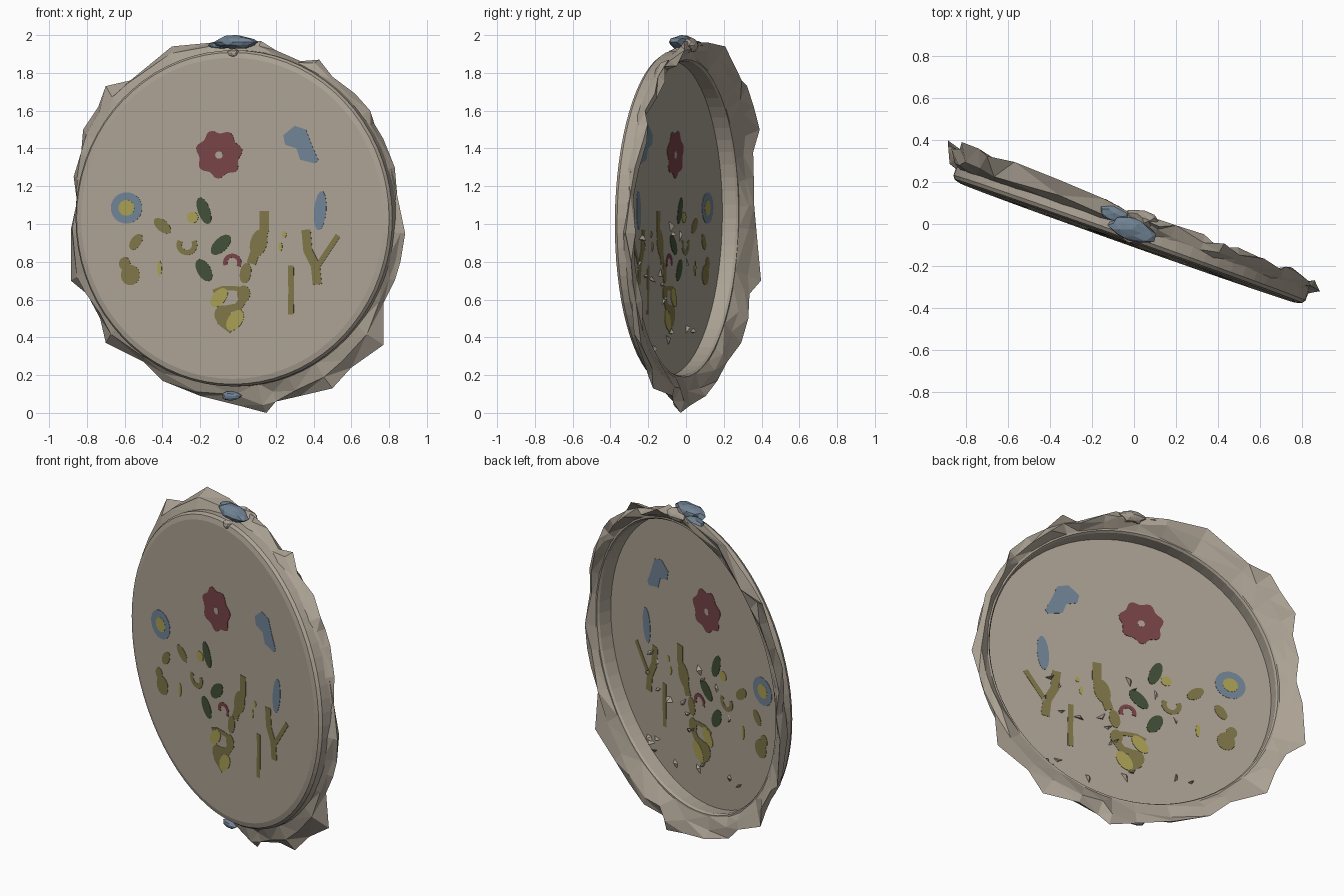
import bpy, bmesh, math, random
from mathutils import Vector

if "Cube" in bpy.data.objects:
    bpy.data.objects.remove(bpy.data.objects["Cube"])

random.seed(4)
CZ, R = 1.03, 0.89


def mat(name, r, g, b):
    m = bpy.data.materials.new(name)
    m.diffuse_color = (r, g, b, 1)
    m.use_nodes = True
    m.node_tree.nodes["Principled BSDF"].inputs["Base Color"].default_value = m.diffuse_color
    return m


LINEN = mat("linen", 0.41, 0.36, 0.295)
BLUE = mat("dusty blue", 0.165, 0.228, 0.30)
RED = mat("faded red", 0.188, 0.058, 0.065)
OLIVE = mat("olive", 0.209, 0.181, 0.065)
GREEN = mat("dark green", 0.054, 0.080, 0.038)
YELLOW = mat("mustard", 0.40, 0.35, 0.09)


def place(u, d, z):
    """Hoop space (across, depth, height) to the world: turned about z."""
    return Vector((-0.03 + 0.942 * u + 0.335 * d,
                   -0.09 - 0.335 * u + 0.942 * d + 0.012 * (z - CZ), z))


def to_u(x, d=0.0):
    return (x + 0.03 - 0.335 * d) / 0.942


def finish(name, bm, material):
    bmesh.ops.recalc_face_normals(bm, faces=bm.faces)
    me = bpy.data.meshes.new(name)
    bm.to_mesh(me)
    bm.free()
    me.materials.append(material)
    ob = bpy.data.objects.new(name, me)
    bpy.context.collection.objects.link(ob)
    return ob


def bridge(bm, a, b):
    n = len(a)
    for i in range(n):
        j = (i + 1) % n
        bm.faces.new((a[i], a[j], b[j], b[i]))


# Hoop with the stretched cloth: one lathed section, open at the back
bm = bmesh.new()
N = 72
section = [(0.85, 0.0), (0.878, 0.008), (R, 0.025), (R, 0.085), (0.88, 0.092),
           (0.84, 0.092), (0.832, 0.08), (0.832, 0.004)]
rings = []
for r, d in section:
    rings.append([bm.verts.new(place(r * math.cos(a), d, CZ + r * math.sin(a)))
                  for a in (2 * math.pi * i / N for i in range(N))])
for a, b in zip(rings, rings[1:]):
    bridge(bm, a, b)
bm.faces.new(rings[0])
bm.faces.new(rings[-1])
finish("hoop_and_cloth", bm, LINEN)

# Ragged cloth fringe: tips follow the outline seen from the front
tips = [(0.0, 1.96), (0.12, 1.97), (0.2, 1.92), (0.33, 1.86), (0.43, 1.87), (0.5, 1.78),
        (0.62, 1.69), (0.7, 1.6), (0.71, 1.52), (0.77, 1.45), (0.83, 1.3), (0.83, 1.15),
        (0.885, 0.95), (0.86, 0.8), (0.83, 0.7), (0.77, 0.58), (0.77, 0.36), (0.6, 0.24),
        (0.5, 0.13), (0.33, 0.09), (0.2, 0.06), (0.15, 0.0), (0.0, 0.04), (-0.2, 0.09),
        (-0.4, 0.17), (-0.5, 0.27), (-0.7, 0.37), (-0.73, 0.5), (-0.8, 0.63), (-0.885, 0.7),
        (-0.885, 0.97), (-0.85, 1.1), (-0.87, 1.25), (-0.83, 1.38), (-0.82, 1.5),
        (-0.74, 1.62), (-0.7, 1.73), (-0.57, 1.76), (-0.35, 1.94), (-0.14, 1.96)]
bm = bmesh.new()
loops = [[] for _ in range(5)]
for x, z in tips:
    d = 0.138 - 0.028 * x + random.uniform(-0.025, 0.025)
    u = to_u(x, d)
    r = math.hypot(u, z - CZ)
    c, s = u / r, (z - CZ) / r
    r = max(r, 0.90)
    mid = 0.885 + (r - 0.885) * random.uniform(0.4, 0.75)
    pts = [(0.882, 0.055), (mid, 0.07 + random.uniform(0, 0.03)), (r, d),
           (mid - 0.02, 0.12 + random.uniform(-0.015, 0.035)), (0.85, 0.091)]
    for lp, (rr, dd) in zip(loops, pts):
        lp.append(bm.verts.new(place(rr * c, dd, CZ + rr * s)))
for a, b in zip(loops, loops[1:] + loops[:1]):
    bridge(bm, a, b)
bmesh.ops.triangulate(bm, faces=bm.faces)
finish("cloth_fringe", bm, LINEN)


# Embroidery: thin plates that show on both sides of the cloth
def plate(name, outline, material, level=0):
    bm = bmesh.new()
    t = 0.002 + 0.0008 * level
    f, b = ([bm.verts.new(place(to_u(x), d, z)) for x, z in outline] for d in (-t, 0.004 + t))
    bridge(bm, f, b)
    caps = [bm.faces.new(f), bm.faces.new(b)]
    bmesh.ops.triangulate(bm, faces=caps)
    return finish(name, bm, material)


def blob(name, x, z, rx, rz, material, turn=0, level=0, petals=0, wave=0.0, n=14):
    t, pts = math.radians(turn), []
    for i in range(n):
        a = 2 * math.pi * i / n
        k = 1 + wave * math.cos(petals * a)
        p, q = rx * k * math.cos(a), rz * k * math.sin(a)
        pts.append((x + p * math.cos(t) - q * math.sin(t), z + p * math.sin(t) + q * math.cos(t)))
    plate(name, pts, material, level)


def stroke(name, path, w, material, level=0):
    left, right = [], []
    for i, p in enumerate(path):
        a, b = path[max(i - 1, 0)], path[min(i + 1, len(path) - 1)]
        n = Vector((a[1] - b[1], b[0] - a[0])).normalized() * w / 2
        left.append((p[0] + n.x, p[1] + n.y))
        right.append((p[0] - n.x, p[1] - n.y))
    plate(name, left + right[::-1], material, level)


def arc(x, z, r, a0, a1, n=10):
    return [(x + r * math.cos(math.radians(a0 + (a1 - a0) * i / n)),
             z + r * math.sin(math.radians(a0 + (a1 - a0) * i / n))) for i in range(n + 1)]


# Flowers
blob("red_flower", -0.1, 1.37, 0.115, 0.12, RED, 10, 0, 7, 0.09, 42)
blob("red_flower_centre", -0.1, 1.365, 0.02, 0.02, LINEN, level=1)
blob("blue_flower", -0.59, 1.085, 0.083, 0.083, BLUE, n=24)
blob("blue_flower_centre", -0.59, 1.085, 0.042, 0.042, YELLOW, level=1)
plate("blue_bird", [(0.24, 1.47), (0.3, 1.52), (0.36, 1.5), (0.39, 1.42), (0.425, 1.34),
                    (0.41, 1.32), (0.33, 1.34), (0.31, 1.4), (0.25, 1.42)], BLUE)
blob("blue_petal", 0.435, 1.07, 0.034, 0.1, BLUE, -5, 0, 2, -0.05)
stroke("red_curl", arc(-0.03, 0.795, 0.038, -30, 200), 0.022, RED)

# Leaves and buds
for i, (x, z, rx, rz, t) in enumerate([(-0.18, 1.07, 0.032, 0.075, 20), (-0.09, 0.89, 0.036, 0.068, -45),
                                       (-0.18, 0.755, 0.036, 0.065, 30)]):
    blob(f"dark_leaf_{i}", x, z, rx, rz, GREEN, t)
for i, (x, z, rx, rz, t) in enumerate([(-0.24, 1.035, 0.03, 0.03, 0), (0.245, 0.945, 0.012, 0.018, 0),
                                       (0.225, 0.88, 0.01, 0.025, 0), (-0.415, 0.765, 0.012, 0.04, 0),
                                       (-0.1, 0.61, 0.035, 0.06, -40), (-0.015, 0.49, 0.038, 0.062, -35)]):
    blob(f"yellow_bud_{i}", x, z, rx, rz, YELLOW, t, 1)
for i, (x, z, rx, rz, t) in enumerate([(-0.54, 0.905, 0.028, 0.048, -35), (-0.4, 0.99, 0.03, 0.055, 50),
                                       (-0.57, 0.73, 0.05, 0.055, 0), (-0.6, 0.79, 0.03, 0.035, 0),
                                       (0.11, 0.9, 0.045, 0.075, -15), (0.04, 0.74, 0.03, 0.055, -10),
                                       (0.03, 0.63, 0.035, 0.045, 0), (-0.08, 0.52, 0.045, 0.05, 0)]):
    blob(f"olive_leaf_{i}", x, z, rx, rz, OLIVE, t)

# Stems
stroke("curled_stem", arc(-0.27, 0.89, 0.042, 150, 390), 0.028, OLIVE)
stroke("tall_stem", [(0.14, 1.07), (0.14, 0.97), (0.09, 0.85), (0.07, 0.79)], 0.05, OLIVE)
stroke("lower_stem", [(0.04, 0.65), (-0.02, 0.66), (-0.08, 0.66), (-0.13, 0.64)], 0.025, OLIVE)
stroke("base_stem", [(0.04, 0.62), (0.0, 0.56), (-0.06, 0.55), (-0.09, 0.48), (-0.03, 0.44)], 0.045, OLIVE)
stroke("thin_stem", [(0.28, 0.78), (0.282, 0.65), (0.28, 0.52)], 0.03, OLIVE)
stroke("forked_stem", [(0.36, 0.97), (0.37, 0.86), (0.41, 0.78), (0.42, 0.68)], 0.048, OLIVE)
stroke("forked_branch", [(0.53, 0.94), (0.47, 0.85), (0.41, 0.76)], 0.028, OLIVE)

# Loose thread ends on the back of the cloth
bm = bmesh.new()
for i in range(22):
    u, z = random.uniform(-0.45, 0.5), random.uniform(0.33, 1.05)
    a, w = random.uniform(0, math.pi), random.uniform(0.02, 0.04)
    base = [bm.verts.new(place(u + w * k * math.cos(a + b), 0.003, z + w * k * math.sin(a + b)))
            for k, b in ((1, 0), (0.5, 1.8), (0.8, 3.5))]
    tip = bm.verts.new(place(u, random.uniform(0.015, 0.035), z + random.uniform(-0.02, 0.02)))
    bm.faces.new(base)
    for k in range(3):
        bm.faces.new((base[k], base[(k + 1) % 3], tip))
finish("thread_ends", bm, LINEN)


# Blue fastening at the top, and a small matching scrap at the bottom
def lump(name, u, d, z, su, sd, sz, material, jitter=0.2):
    bm = bmesh.new()
    bmesh.ops.create_icosphere(bm, subdivisions=2, radius=1)
    for v in bm.verts:
        k = 1 + random.uniform(-jitter, jitter * 0.3)
        v.co = place(u + v.co.x * su * k, d + v.co.y * sd * k, z + v.co.z * sz * k)
    finish(name, bm, material)


lump("blue_fastening", 0.0, 0.055, 1.963, 0.12, 0.06, 0.037, BLUE)
lump("fastening_tail", -0.1, 0.1, 1.945, 0.08, 0.04, 0.025, BLUE)
lump("fastening_fold", 0.03, 0.125, 1.945, 0.08, 0.04, 0.04, LINEN, 0.35)
lump("fastening_knot", 0.0, 0.02, 1.905, 0.035, 0.03, 0.025, LINEN)
lump("bottom_scrap", -0.03, 0.07, 0.09, 0.06, 0.025, 0.025, BLUE)
